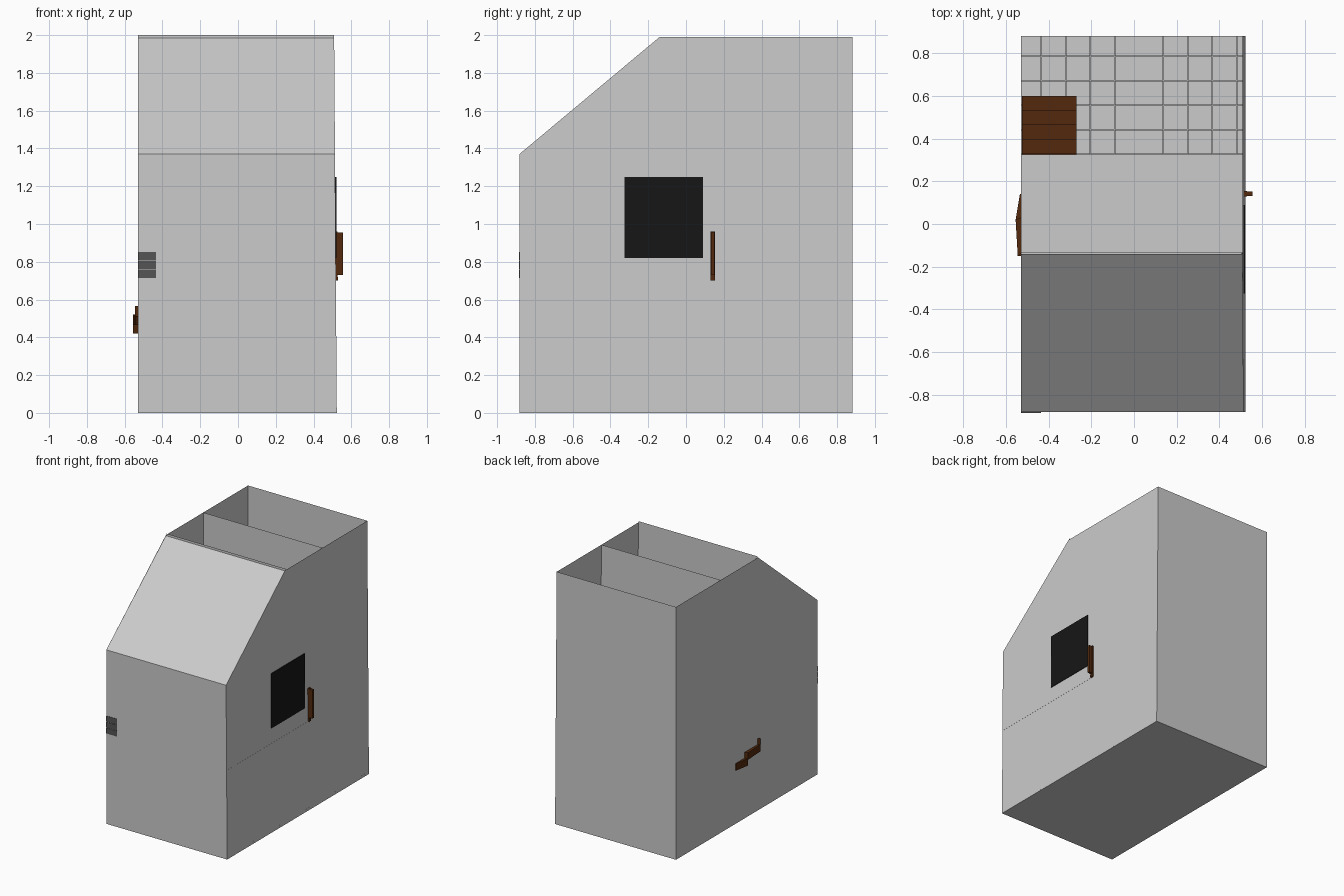
import bpy, bmesh, math
from mathutils import Matrix, Vector

if "Cube" in bpy.data.objects:
    bpy.data.objects.remove(bpy.data.objects["Cube"])


def material(name, rgb):
    m = bpy.data.materials.new(name)
    m.diffuse_color = (*rgb, 1)
    m.use_nodes = True
    m.node_tree.nodes["Principled BSDF"].inputs["Base Color"].default_value = m.diffuse_color
    return m


wood = material("dark_wood", (0.085, 0.022, 0.004))
black = material("black_glass", (0.008, 0.008, 0.008))
slate = material("slate", (0.09, 0.09, 0.09))


def finish(name, bm, mat=None):
    me = bpy.data.meshes.new(name)
    bm.to_mesh(me)
    bm.free()
    ob = bpy.data.objects.new(name, me)
    bpy.context.collection.objects.link(ob)
    if mat:
        me.materials.append(mat)
    return ob


def sheet(name, pts, mat=None):
    bm = bmesh.new()
    bm.faces.new([bm.verts.new(p) for p in pts])
    return finish(name, bm, mat)


def add_box(bm, x0, x1, y0, y1, z0, z1):
    m = Matrix.Translation(((x0 + x1) / 2, (y0 + y1) / 2, (z0 + z1) / 2))
    m = m @ Matrix.Diagonal((x1 - x0, y1 - y0, z1 - z0, 1))
    bmesh.ops.create_cube(bm, size=1, matrix=m)


def boxes(name, dims, mat=None):
    bm = bmesh.new()
    for d in dims:
        add_box(bm, *d)
    return finish(name, bm, mat)


L, R, Y = -0.53, 0.523, 0.882


def right_x(z):
    # the right wall leans in slightly towards the top
    return R - 0.007 * z


def cross_wall(name, y0, z0, y1, z1):
    return sheet(name, [(L, y0, z0), (right_x(z0), y0, z0),
                        (right_x(z1), y1, z1), (L, y1, z1)])


# Outer shell, open above the rear room
profile = [(-Y, 0), (Y, 0), (Y, 1.99), (-0.14, 1.99), (-Y, 1.37)]
sheet("left_wall", [(L, y, z) for y, z in reversed(profile)])
sheet("right_wall", [(right_x(z), y, z) for y, z in profile])
cross_wall("front_wall", -Y, 0, -Y, 1.37)
cross_wall("sloped_roof", -Y, 1.37, -0.14, 1.985)
cross_wall("back_wall", Y, 0, Y, 1.99)
cross_wall("base", -Y, 0, Y, 0)

# Recess between the two upper partitions
cross_wall("front_partition", -0.135, 1.34, -0.135, 2.0)
cross_wall("recess_ceiling", -0.135, 1.34, 0.325, 1.34)
cross_wall("rear_partition", 0.325, 1.01, 0.325, 1.99)
cross_wall("beam_face", 0.285, 1.01, 0.285, 1.34)
cross_wall("beam_underside", 0.285, 1.01, 0.325, 1.01)

# Ground floor tiles
p, g = 0.1145, 0.002
tiles = []
for i in range(10):
    for j in range(16):
        x, y = L - 0.018 + i * p, Y - 0.02 - 0.075 + 0.112 - j * p
        x0, x1 = max(x, L), min(x + p - g, R)
        y0, y1 = max(y - p + g, -Y), min(y, Y)
        if x1 - x0 > 0.01 and y1 - y0 > 0.01:
            tiles.append((x0, x1, y0, y1, 0.004, 0.02))
boxes("floor_tiles", tiles)

# Upper floor with the stairwell corner left out
sheet("upper_floor", [(L, -Y, 0.7), (R - 0.004, -Y, 0.7), (R - 0.004, 0.14, 0.7),
                      (0.0, 0.14, 0.7), (0.0, -0.136, 0.7), (L, -0.136, 0.7)])

# Straight flight along the left wall
steps = []
for i in range(7):
    y1 = 0.6 - i * 0.067
    z1 = 0.02 + (i + 1) * 0.058
    steps.append((-0.525, -0.27, y1 - 0.067, y1, max(0.02, z1 - 0.116), z1))
# Short flight turning to the right
for i in range(3):
    x0 = -0.27 + i * 0.09
    z1 = 0.61 + i * 0.04
    steps.append((x0, x0 + 0.09, -0.136, 0.13, z1 - 0.09, z1))
boxes("stair_steps", steps, wood)

# Fan-shaped corner steps, slightly through the wall
bm = bmesh.new()
fan = [(-0.535, 0.14), (-0.555, 0.02), (-0.545, -0.15), (-0.27, -0.136)]
for i in range(3):
    top = 0.475 + i * 0.045
    tri = [(-0.27, 0.135), fan[i], fan[i + 1]]
    f = bm.faces.new([bm.verts.new((x, y, top - 0.055)) for x, y in tri])
    ext = bmesh.ops.extrude_face_region(bm, geom=[f])
    vs = [v for v in ext["geom"] if isinstance(v, bmesh.types.BMVert)]
    bmesh.ops.translate(bm, verts=vs, vec=Vector((0, 0, 0.055)))
bmesh.ops.recalc_face_normals(bm, faces=bm.faces)
finish("corner_steps", bm, wood)

# Railing along the upper floor edge, its end post passing the wall
rail = [(0.0, 0.555, 0.132, 0.152, 0.93, 0.955),
        (0.0, 0.53, 0.13, 0.154, 0.70, 0.72)]
for i in range(7):
    x = 0.0 + i * 0.0875
    rail.append((x, x + 0.03, 0.132, 0.152, 0.73 if i == 6 else 0.70, 0.955))
boxes("railing", rail, wood)
boxes("railing_end_post", [(0.495, 0.527, 0.13, 0.154, 0.70, 0.96)], wood)

# Black window on the right wall
boxes("window", [(0.505, 0.5215, -0.325, 0.09, 0.82, 1.25)], black)

# Stack of slats in the front left corner
boxes("corner_slats", [(L + 0.001, -0.435, -0.885, -0.7, z, z + 0.044)
                       for z in (0.713, 0.76, 0.807)], slate)
